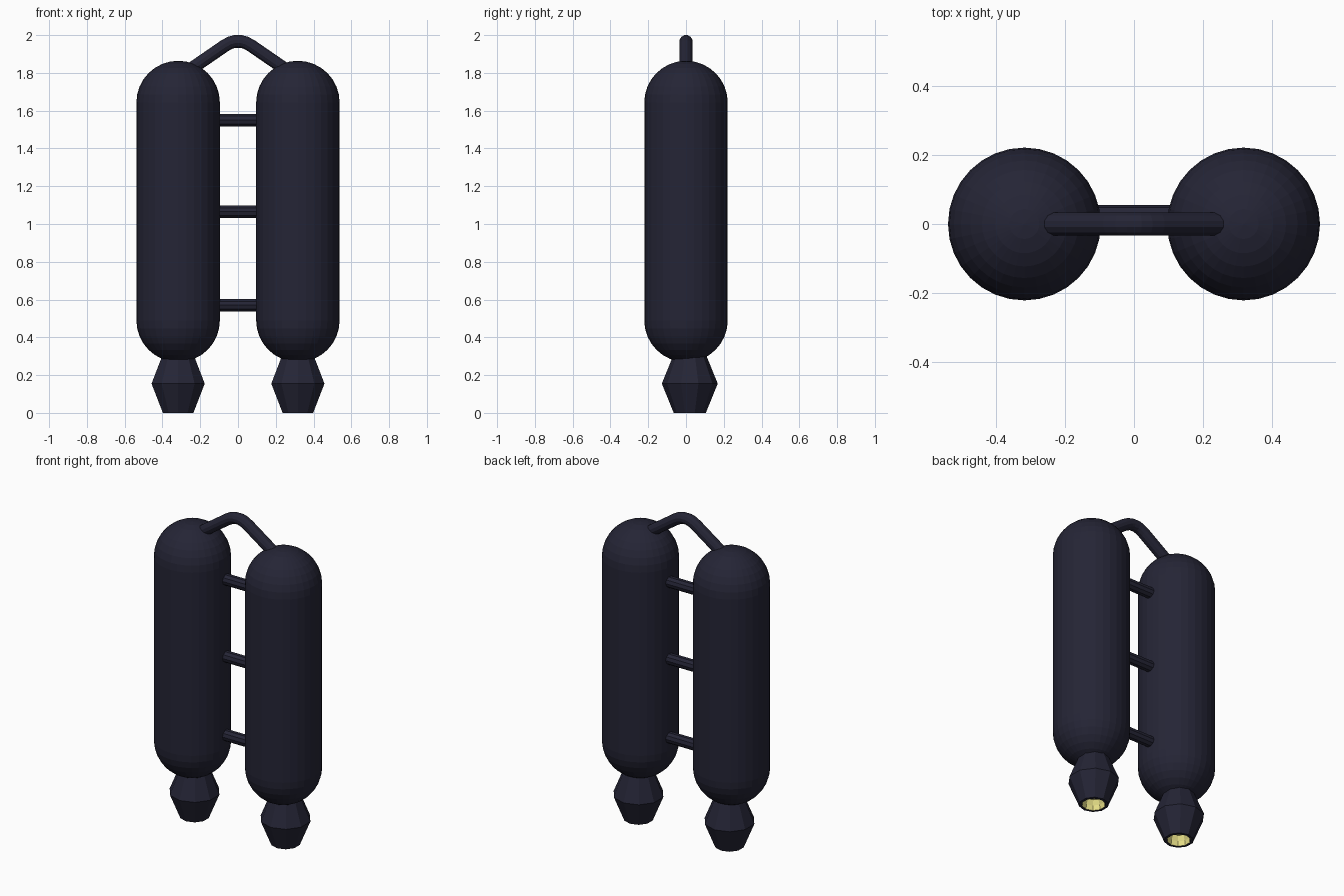
import bpy, bmesh, math

if "Cube" in bpy.data.objects:
    bpy.data.objects.remove(bpy.data.objects["Cube"])


def material(name, rgb):
    m = bpy.data.materials.new(name)
    m.diffuse_color = (*rgb, 1)
    m.use_nodes = True
    m.node_tree.nodes["Principled BSDF"].inputs["Base Color"].default_value = m.diffuse_color
    return m


NAVY = material("dark navy metal", (0.018, 0.018, 0.036))
GLOW = material("pale yellow glow", (0.78, 0.72, 0.24))


def finish(name, bm, mats):
    bmesh.ops.recalc_face_normals(bm, faces=bm.faces)
    me = bpy.data.meshes.new(name)
    bm.to_mesh(me)
    bm.free()
    for m in mats:
        me.materials.append(m)
    ob = bpy.data.objects.new(name, me)
    bpy.context.collection.objects.link(ob)
    return ob


def lathe(name, profile, sides, loc, mats=(NAVY,), glow_from=None, turn=0.0):
    """Revolve (radius, z) points about z; bands from glow_from on use slot 1."""
    bm = bmesh.new()
    rings = []
    for r, z in profile:
        rings.append([bm.verts.new((loc[0] + r * math.cos(turn + math.tau * i / sides),
                                    loc[1] + r * math.sin(turn + math.tau * i / sides), z))
                      for i in range(sides)])
    for k in range(len(rings) - 1):
        a, b = rings[k], rings[k + 1]
        for i in range(sides):
            j = (i + 1) % sides
            f = bm.faces.new((a[i], a[j], b[j], b[i]))
            f.material_index = int(glow_from is not None and k >= glow_from)
    bm.faces.new(rings[0])
    cap = bm.faces.new(rings[-1])
    cap.material_index = int(glow_from is not None)
    return finish(name, bm, mats)


def tube(name, path, radius, sides):
    """Sweep a round section along a path lying in an xz plane."""
    bm = bmesh.new()
    rings = []
    for n, (x, y, z) in enumerate(path):
        p, q = path[max(n - 1, 0)], path[min(n + 1, len(path) - 1)]
        t = math.atan2(q[2] - p[2], q[0] - p[0])
        rings.append([])
        for i in range(sides):
            a = math.tau * (i + 0.5) / sides
            u, v = radius * math.cos(a), radius * math.sin(a)
            rings[-1].append(bm.verts.new((x - u * math.sin(t), y + v, z + u * math.cos(t))))
    for a, b in zip(rings, rings[1:]):
        for i in range(sides):
            j = (i + 1) % sides
            bm.faces.new((a[i], a[j], b[j], b[i]))
    bm.faces.new(rings[0])
    bm.faces.new(rings[-1])
    return finish(name, bm, (NAVY,))


# Capsule profile: bottom dome then top dome
R, LOW, HIGH = 0.221, 0.49, 1.643
dome = [math.radians(90 * i / 8) for i in range(9)]
capsule = [(max(R * math.sin(a), 0.002), LOW - R * math.cos(a)) for a in dome]
capsule += [(max(R * math.cos(a), 0.002), HIGH + R * math.sin(a)) for a in dome]

# Nozzle profile: neck, widest ring, mouth, rim, then recessed glowing throat
nozzle = [(0.085, 0.31), (0.148, 0.155), (0.085, 0.0), (0.068, 0.0),
          (0.064, 0.03), (0.05, 0.06)]

for side, s in (("left", -1), ("right", 1)):
    lathe(side + "_tank", capsule, 32, (s * 0.317, 0))
    lathe(side + "_nozzle", nozzle, 10, (s * 0.317, 0.02), (NAVY, GLOW), 3, math.pi / 2)

# Cross bars joining the tanks
for label, z in (("lower", 0.57), ("middle", 1.065), ("upper", 1.55)):
    tube(label + "_cross_bar", [(-0.2, 0.02, z), (0.2, 0.02, z)], 0.035, 10)

# Bent hose over the top
half = [(0.33, 1.767), (0.25, 1.82), (0.07, 1.944), (0.04, 1.96), (0.018, 1.966)]
path = [(-x, 0, z) for x, z in half] + [(x, 0, z) for x, z in reversed(half)]
tube("top_hose", path, 0.035, 12)
